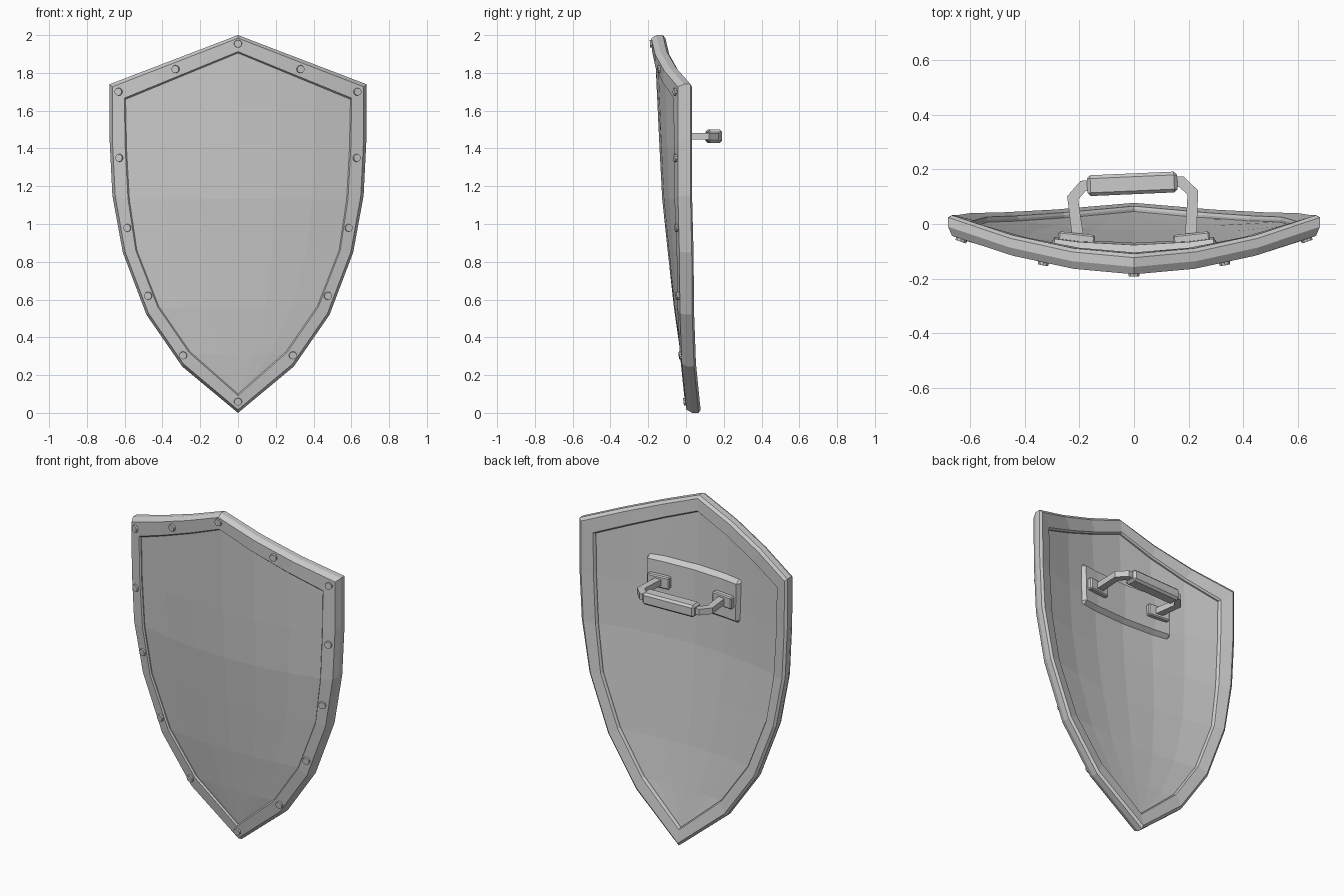
import bpy, bmesh, math
from mathutils import Vector, Matrix

cube = bpy.data.objects.get("Cube")
if cube:
    bpy.data.objects.remove(cube, do_unlink=True)

steel = bpy.data.materials.new("grey_steel")
steel.use_nodes = True
steel.diffuse_color = (0.6, 0.6, 0.6, 1)
steel.node_tree.nodes["Principled BSDF"].inputs["Base Color"].default_value = (0.6, 0.6, 0.6, 1)

# Depth of the bowed shield face: a centre profile plus a sideways bow
SPINE = [(0, 0.005), (0.25, -0.035), (0.6, -0.085), (1.2, -0.148), (1.75, -0.168), (2, -0.185)]


def face_y(x, z):
    for (z0, y0), (z1, y1) in zip(SPINE, SPINE[1:]):
        if z <= z1:
            break
    return y0 + (y1 - y0) * (z - z0) / (z1 - z0) + (0.15 + 0.075 * z) * x * x


def on_face(x, z, depth=0.0):
    return Vector((x, face_y(x, z) + depth, z))


def face_normal(x, z):
    e = 0.03
    dx = on_face(x + e, z) - on_face(x - e, z)
    dz = on_face(x, min(z + e, 2)) - on_face(x, max(z - e, 0))
    return dx.cross(dz).normalized()


def finish(name, bm):
    bmesh.ops.remove_doubles(bm, verts=bm.verts, dist=0.0005)
    bmesh.ops.recalc_face_normals(bm, faces=bm.faces)
    mesh = bpy.data.meshes.new(name)
    bm.to_mesh(mesh)
    bm.free()
    mesh.materials.append(steel)
    obj = bpy.data.objects.new(name, mesh)
    bpy.context.collection.objects.link(obj)
    return obj


def loft(name, rings, ring_closed=True, loop=False, caps=False):
    bm = bmesh.new()
    vs = [[bm.verts.new(p) for p in ring] for ring in rings]
    n = len(rings[0])
    pairs = list(zip(vs, vs[1:])) + ([(vs[-1], vs[0])] if loop else [])
    for a, b in pairs:
        for i in range(n if ring_closed else n - 1):
            j = (i + 1) % n
            bm.faces.new((a[i], a[j], b[j], b[i]))
    if caps:
        bm.faces.new(vs[0])
        bm.faces.new(vs[-1])
    return finish(name, bm)


def box(name, size, matrix, bevel=0.0):
    bm = bmesh.new()
    bmesh.ops.create_cube(bm, size=1)
    bmesh.ops.scale(bm, vec=size, verts=bm.verts)
    if bevel:
        bmesh.ops.bevel(bm, geom=bm.edges[:], offset=bevel, segments=1, affect='EDGES')
    bmesh.ops.transform(bm, matrix=matrix, verts=bm.verts)
    return finish(name, bm)


# Outer and inner outline of the left half, from the upper corner to the tip
OUTER = [(0.68, 1.74), (0.68, 1.45), (0.665, 1.15), (0.61, 0.85), (0.485, 0.52), (0.295, 0.245), (0, 0)]
INNER = [(0.595, 1.66), (0.59, 1.40), (0.575, 1.13), (0.535, 0.86), (0.42, 0.565), (0.255, 0.325), (0, 0.10)]
OUTER_TOP, INNER_TOP = 2.0, 1.905


def half_outline(corner_points, top):
    cx, cz = corner_points[0]
    ridge = [(cx * s / 3, top + (cz - top) * s / 3) for s in range(3)]
    return ridge + corner_points


def full_outline(points, top):
    half = half_outline(points, top)
    return half + [(-x, z) for x, z in half[-2:0:-1]]


# Rim: chamfered section carried round the outline (inward blend, depth)
SECTION = [(0, 0.028), (0.17, 0), (0.92, 0), (1, 0.01), (1, 0.066), (0.92, 0.075), (0.17, 0.075), (0, 0.062)]
rings = []
for o, i in zip(full_outline(OUTER, OUTER_TOP), full_outline(INNER, INNER_TOP)):
    rings.append([on_face(o[0] + (i[0] - o[0]) * t, o[1] + (i[1] - o[1]) * t, d) for t, d in SECTION])
loft("rim", rings, loop=True)

# Bowed panel, tucked slightly under the rim
rows = []
for o, i in zip(OUTER, INNER):
    ex, ez = (i[k] + (o[k] - i[k]) * 0.15 for k in (0, 1))
    centre = INNER_TOP + 0.015 if i is INNER[0] else ez
    line = [(ex * s / 3, centre + (ez - centre) * abs(s) / 3) for s in range(-3, 4)]
    rows.append([on_face(x, z, 0.015) for x, z in line] + [on_face(x, z, 0.057) for x, z in line[::-1]])
loft("panel", rows)

# Rivets round the rim
RIVETS = [(0, 1.955), (0.33, 1.82), (0.63, 1.70), (0.627, 1.35), (0.585, 0.98), (0.475, 0.62), (0.29, 0.305), (0, 0.06)]
for x, z in RIVETS + [(-x, z) for x, z in RIVETS if x]:
    normal = face_normal(x, z)
    bm = bmesh.new()
    bmesh.ops.create_cone(bm, cap_ends=True, segments=10, radius1=0.024, radius2=0.02, depth=0.03)
    place = Matrix.Translation(on_face(x, z, 0.006)) @ normal.to_track_quat('Z', 'Y').to_matrix().to_4x4()
    bmesh.ops.transform(bm, matrix=place, verts=bm.verts)
    finish("rivet", bm)

# Raised backing plate with bevelled border
xs = [-0.31, -0.29, -0.2, 0, 0.2, 0.29, 0.31]
zs = [1.60, 1.575, 1.36, 1.335]
loft("backing_plate",
     [[on_face(x, z, 0.05 if abs(x) > 0.3 or z in (zs[0], zs[-1]) else 0.085) for x in xs] for z in zs],
     ring_closed=False)

# Handle: bent bar, slightly turned about the vertical
HANDLE_Z = 1.465
turn = Matrix.Rotation(math.radians(2.5), 4, 'Z')
path = [Vector((x, y, HANDLE_Z)) for x, y in
        [(-0.205, -0.06), (-0.22, 0.105), (-0.18, 0.147), (0.18, 0.147), (0.22, 0.105), (0.205, -0.06)]]
rings = []
for k, p in enumerate(path):
    before = (p - path[k - 1]).normalized() if k else Vector()
    after = (path[k + 1] - p).normalized() if k + 1 < len(path) else Vector()
    d = (before + after).normalized()
    side = Vector((-d.y, d.x, 0)) * 0.021
    up = Vector((0, 0, 0.018))
    rings.append([turn @ q for q in (p + side + up, p - side + up, p - side - up, p + side - up)])
loft("handle_bar", rings, caps=True)
box("handle_grip", (0.33, 0.076, 0.07), turn @ Matrix.Translation((0, 0.147, HANDLE_Z)), 0.012)

# Feet joining the handle to the plate
for side in (-1, 1):
    x = side * 0.21
    lean = Matrix.Rotation(math.atan(2 * 0.26 * x), 4, 'Z')
    box("handle_foot", (0.135, 0.035, 0.07), Matrix.Translation(on_face(x, HANDLE_Z, 0.095)) @ lean, 0.006)
